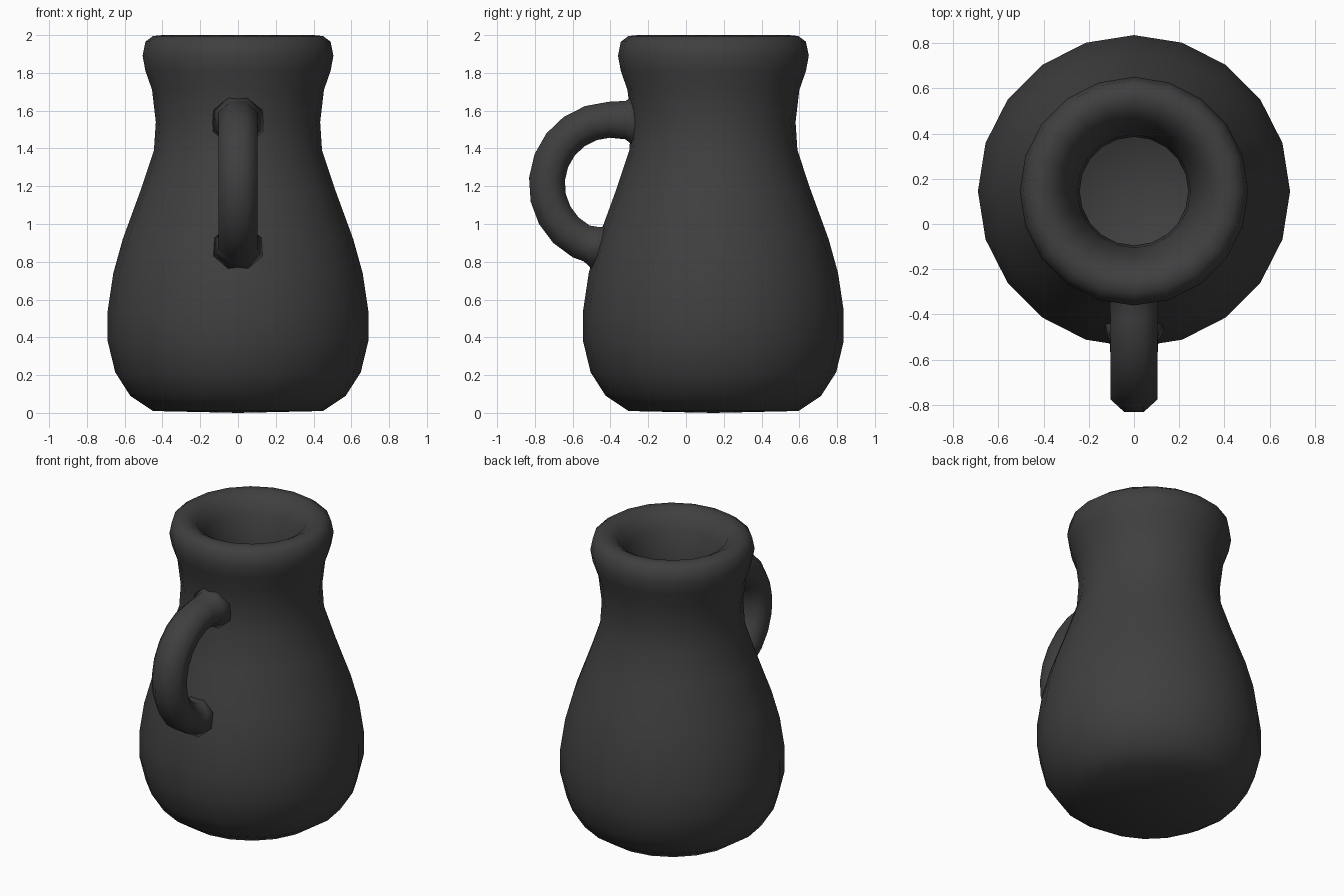
import bpy, bmesh, math
from mathutils import Vector

if "Cube" in bpy.data.objects:
    bpy.data.objects.remove(bpy.data.objects["Cube"])

AXIS_Y = 0.145  # body axis, set back to make room for the handle
SIDES = 20

clay = bpy.data.materials.new("charcoal_clay")
clay.use_nodes = True
COLOUR = (0.05, 0.05, 0.05, 1)
clay.diffuse_color = COLOUR
clay.node_tree.nodes["Principled BSDF"].inputs["Base Color"].default_value = COLOUR


def finish(name, bm):
    bmesh.ops.remove_doubles(bm, verts=bm.verts, dist=0.0005)
    bmesh.ops.recalc_face_normals(bm, faces=bm.faces)
    for face in bm.faces:
        face.smooth = True
    mesh = bpy.data.meshes.new(name)
    bm.to_mesh(mesh)
    bm.free()
    mesh.materials.append(clay)
    obj = bpy.data.objects.new(name, mesh)
    bpy.context.collection.objects.link(obj)
    return obj


# Jug body: one closed wall profile (radius, height), outside then inside
outside = [(0, 0), (0.45, 0.01), (0.57, 0.09), (0.65, 0.215), (0.69, 0.38),
           (0.69, 0.54), (0.66, 0.74), (0.61, 0.92), (0.515, 1.18),
           (0.445, 1.39), (0.435, 1.54), (0.455, 1.71), (0.49, 1.81),
           (0.505, 1.89), (0.49, 1.965), (0.45, 1.995)]
inside = [(0.40, 2.0), (0.34, 1.965), (0.29, 1.88), (0.25, 1.7), (0.24, 1.54),
          (0.26, 1.36), (0.33, 1.12), (0.43, 0.86), (0.49, 0.6),
          (0.49, 0.4), (0.41, 0.22), (0, 0.19)]
bm = bmesh.new()
verts = [bm.verts.new((r, AXIS_Y, z)) for r, z in outside + inside]
edges = [bm.edges.new(pair) for pair in zip(verts, verts[1:])]
bmesh.ops.spin(bm, geom=verts + edges, cent=(0, AXIS_Y, 0), axis=(0, 0, 1),
               angle=math.tau, steps=SIDES)
finish("jug_body", bm)


# Handle: octagonal tube on an arc, flared where it meets the body
def ring(bm, y, z, angle, half_width, half_depth):
    out = Vector((0, math.cos(angle), math.sin(angle)))
    points = []
    for k in range(8):
        a = math.radians(22.5 + 45 * k)
        p = Vector((half_width * math.cos(a), y, z)) + out * half_depth * math.sin(a)
        points.append(bm.verts.new(p))
    return points


bm = bmesh.new()
rings = [ring(bm, -0.26, 1.545, math.radians(90), 0.15, 0.16),
         ring(bm, -0.32, 1.55, math.radians(90), 0.117, 0.11)]
STEPS = 9
for i in range(STEPS + 1):
    a = math.radians(92 + (242 - 92) * i / STEPS)
    rings.append(ring(bm, -0.395 + 0.342 * math.cos(a),
                      1.21 + 0.342 * math.sin(a), a, 0.113, 0.103))
rings.append(ring(bm, -0.50, 0.893, math.radians(245), 0.117, 0.108))
rings.append(ring(bm, -0.44, 0.875, math.radians(247), 0.145, 0.14))
for a, b in zip(rings, rings[1:]):
    for k in range(8):
        n = (k + 1) % 8
        bm.faces.new((a[k], a[n], b[n], b[k]))
bm.faces.new(rings[0])
bm.faces.new(rings[-1])
finish("handle", bm)
